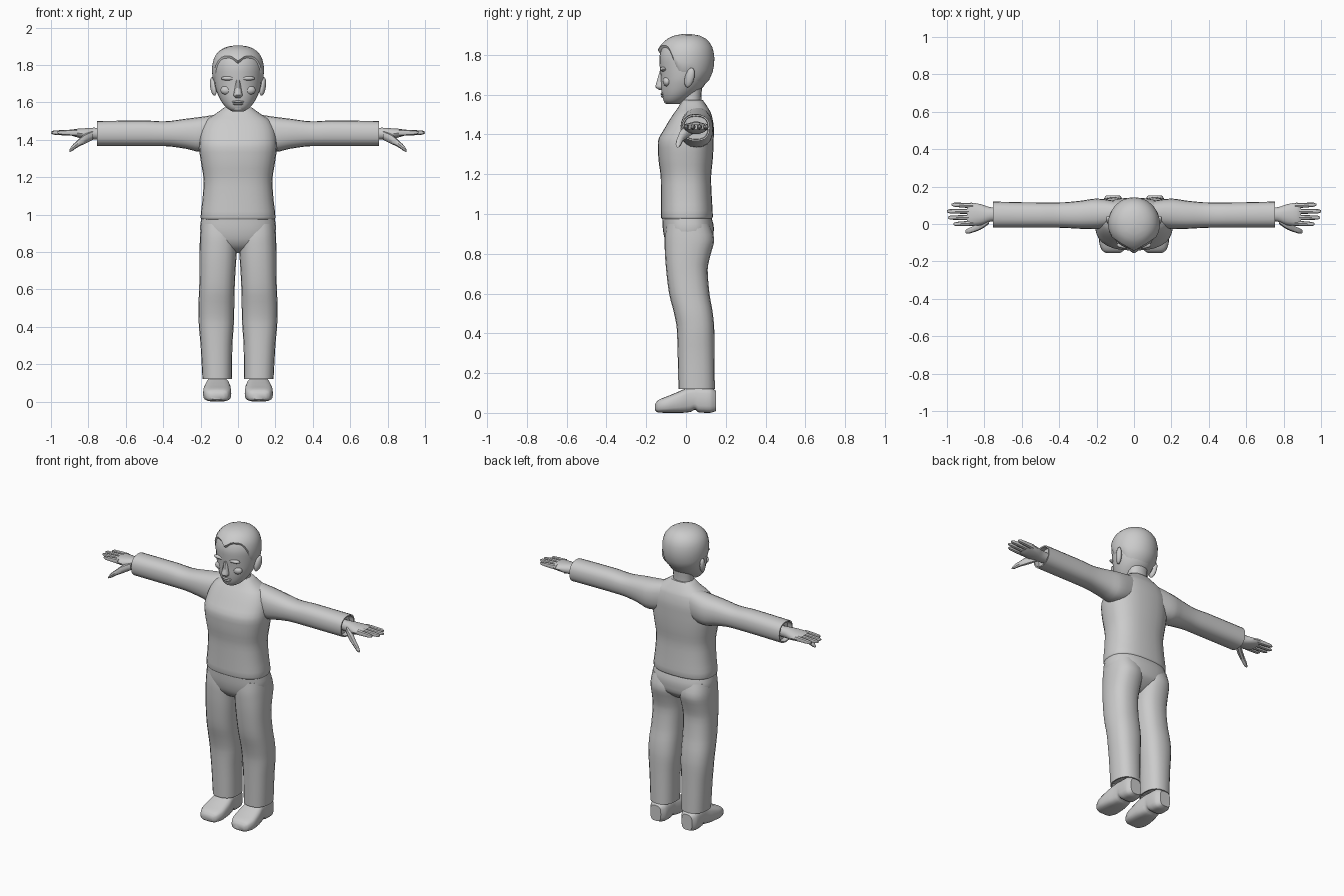
import bpy, bmesh, math
from mathutils import Vector

grey = bpy.data.materials.new("plain_grey")
grey.diffuse_color = (0.6, 0.6, 0.6, 1)


def finish(name, bm, mirror=False, angle=40):
    bmesh.ops.recalc_face_normals(bm, faces=bm.faces)
    me = bpy.data.meshes.new(name)
    bm.to_mesh(me)
    bm.free()
    for p in me.polygons:
        p.use_smooth = True
    me.set_sharp_from_angle(angle=math.radians(angle))
    me.materials.append(grey)
    ob = bpy.data.objects.new(name, me)
    bpy.context.collection.objects.link(ob)
    if mirror:
        ob.modifiers.new("mirror", 'MIRROR').use_mirror_merge = False
    return ob


def sample(rings, t):
    """Smooth, overshoot-free interpolation of the ring values at station t."""
    def slope(i):
        return [(b - a) / (rings[i + 1][0] - rings[i][0])
                for a, b in zip(rings[i], rings[i + 1])]

    def tangent(i):
        if i == 0:
            return slope(0)
        if i == len(rings) - 1:
            return slope(i - 1)
        return [2 * p * q / (p + q) if p * q > 0 else 0
                for p, q in zip(slope(i - 1), slope(i))]
    i = 0
    while i < len(rings) - 2 and t > rings[i + 1][0]:
        i += 1
    h = rings[i + 1][0] - rings[i][0]
    s = (t - rings[i][0]) / h
    return [a * (1 + 2 * s) * (1 - s) ** 2 + b * s * s * (3 - 2 * s)
            + h * (m * s * (1 - s) ** 2 + k * s * s * (s - 1))
            for a, b, m, k in zip(rings[i], rings[i + 1], tangent(i), tangent(i + 1))]


def outline(axis, ring, ang, n):
    """Point on a superellipse spanning a0..a1 and b0..b1 across the axis."""
    t, a0, a1, b0, b1 = ring
    c, s = math.cos(ang), math.sin(ang)
    a = (a0 + a1) / 2 + (a1 - a0) / 2 * math.copysign(abs(c) ** (2 / n), c)
    b = (b0 + b1) / 2 + (b1 - b0) / 2 * math.copysign(abs(s) ** (2 / n), s)
    return Vector({'x': (t, a, b), 'y': (a, t, b), 'z': (a, b, t)}[axis])


def loft(name, axis, rings, n=2.2, seg=20, steps=3, mirror=False, cuff=None):
    """Skin rings (t, a0, a1, b0, b1); cuff hollows the 'first' or 'last' end."""
    ts = [rings[0][0]]
    for r, q in zip(rings, rings[1:]):
        ts += [r[0] + (q[0] - r[0]) * k / steps for k in range(1, steps + 1)]
    bm = bmesh.new()
    loops = [[bm.verts.new(outline(axis, sample(rings, t), 2 * math.pi * i / seg, n))
              for i in range(seg)] for t in ts]
    for lo, hi in zip(loops, loops[1:]):
        for i in range(seg):
            j = (i + 1) % seg
            bm.faces.new((lo[i], lo[j], hi[j], hi[i]))
    caps = {'first': bm.faces.new(loops[0][::-1]), 'last': bm.faces.new(loops[-1])}
    bmesh.ops.recalc_face_normals(bm, faces=bm.faces)
    if cuff:
        bmesh.ops.inset_individual(bm, faces=[caps[cuff]], thickness=0.008)
        bmesh.ops.inset_individual(bm, faces=[caps[cuff]], thickness=0.002, depth=-0.03)
    return finish(name, bm, mirror)


def blob(name, centre, size, mirror=False):
    bm = bmesh.new()
    bmesh.ops.create_uvsphere(bm, u_segments=14, v_segments=8, radius=1)
    for v in bm.verts:
        v.co = Vector(centre) + Vector([a * b for a, b in zip(v.co, size)])
    return finish(name, bm, mirror)


def sym(rows):
    return [(z, -w, w, f, b) for z, w, f, b in rows]


# Jacket body and sleeves
loft("jacket_body", 'z', sym([
    (0.972, 0.194, -0.118, 0.126), (0.985, 0.20, -0.126, 0.135), (1.08, 0.19, -0.126, 0.13),
    (1.18, 0.184, -0.127, 0.126), (1.28, 0.198, -0.139, 0.135), (1.36, 0.208, -0.142, 0.139),
    (1.43, 0.203, -0.108, 0.14), (1.50, 0.175, -0.065, 0.128), (1.535, 0.125, -0.04, 0.11),
    (1.572, 0.074, -0.018, 0.085)]), n=2.5, seg=28)
loft("sleeve", 'x', [
    (0.08, 0.0, 0.12, 1.36, 1.54), (0.20, -0.028, 0.136, 1.335, 1.522),
    (0.28, -0.026, 0.125, 1.352, 1.512), (0.40, -0.02, 0.115, 1.366, 1.498),
    (0.50, -0.02, 0.115, 1.366, 1.503), (0.755, -0.02, 0.12, 1.366, 1.50)],
    n=2.4, mirror=True, cuff='last')

# Trousers: hips plus one mirrored leg
loft("trouser_hips", 'z', sym([
    (0.795, 0.03, -0.02, 0.05), (0.82, 0.12, -0.075, 0.09), (0.87, 0.19, -0.106, 0.135),
    (0.93, 0.203, -0.117, 0.14), (0.99, 0.194, -0.12, 0.126)]), n=2.5, seg=28)
loft("trouser_leg", 'z', [
    (0.12, 0.033, 0.19, -0.038, 0.145), (0.30, 0.03, 0.20, -0.042, 0.143),
    (0.42, 0.022, 0.21, -0.046, 0.142), (0.50, 0.02, 0.212, -0.06, 0.135),
    (0.60, 0.018, 0.208, -0.085, 0.118), (0.72, 0.012, 0.205, -0.10, 0.109),
    (0.80, 0.006, 0.205, -0.106, 0.125), (0.87, 0.0, 0.204, -0.108, 0.142),
    (0.95, 0.002, 0.198, -0.10, 0.12)], n=2.4, mirror=True, cuff='first')

# Shoes with a raised arch in front of the heel
loft("shoe", 'y', [
    (-0.155, 0.075, 0.15, 0.012, 0.045), (-0.14, 0.052, 0.172, 0.002, 0.064),
    (-0.09, 0.036, 0.187, 0.0, 0.085), (-0.03, 0.038, 0.182, 0.0, 0.11),
    (0.02, 0.046, 0.172, 0.004, 0.13), (0.045, 0.05, 0.17, 0.016, 0.132),
    (0.065, 0.05, 0.17, 0.002, 0.132), (0.12, 0.054, 0.168, 0.0, 0.13),
    (0.152, 0.075, 0.15, 0.01, 0.11)], n=3.2, mirror=True)

# Hands: palm, four fingers, thumb
loft("palm", 'x', [
    (0.71, 0.02, 0.085, 1.402, 1.462), (0.77, 0.012, 0.09, 1.40, 1.465),
    (0.82, -0.006, 0.106, 1.404, 1.462), (0.87, -0.01, 0.114, 1.415, 1.458),
    (0.892, -0.006, 0.11, 1.424, 1.45)], seg=14, mirror=True)
for name, y0, y1, tip in (("index_finger", 0.004, 0.0, 0.965), ("middle_finger", 0.035, 0.034, 0.995),
                          ("ring_finger", 0.067, 0.068, 1.0), ("little_finger", 0.098, 0.103, 0.975)):
    loft(name, 'x', [(0.86, y0 - 0.014, y0 + 0.014, 1.42, 1.455),
                     (tip - 0.015, y1 - 0.011, y1 + 0.011, 1.427, 1.449),
                     (tip, y1 - 0.005, y1 + 0.005, 1.433, 1.443)], seg=8, mirror=True)
loft("thumb", 'x', [
    (0.775, 0.0, 0.05, 1.40, 1.45), (0.82, -0.03, 0.015, 1.378, 1.43),
    (0.86, -0.045, -0.012, 1.358, 1.395), (0.89, -0.052, -0.025, 1.338, 1.366),
    (0.902, -0.048, -0.034, 1.334, 1.346)], seg=8, mirror=True)

# Neck and head
loft("neck", 'z', sym([(1.50, 0.068, -0.03, 0.085), (1.57, 0.062, -0.025, 0.077),
                       (1.68, 0.066, -0.02, 0.085)]), seg=16)
head = sym([
    (1.552, 0.032, -0.096, -0.035), (1.568, 0.058, -0.112, 0.0), (1.60, 0.086, -0.121, 0.045),
    (1.64, 0.107, -0.126, 0.088), (1.68, 0.121, -0.127, 0.112), (1.73, 0.129, -0.131, 0.131),
    (1.78, 0.132, -0.134, 0.136), (1.83, 0.123, -0.124, 0.128), (1.87, 0.095, -0.095, 0.102),
    (1.892, 0.052, -0.05, 0.062), (1.898, 0.01, -0.01, 0.02)])
loft("head", 'z', head, n=2.0, seg=28)

# Hair shell: swept-up fringe, sideburns and nape follow one hairline curve
hairline = [(0, 1.805), (18, 1.835), (42, 1.832), (56, 1.80), (72, 1.71), (90, 1.70),
            (105, 1.70), (125, 1.65), (180, 1.635)]
bm, seg, rows = bmesh.new(), 48, 10
loops = []
for k in range(rows + 1):
    loop = []
    for i in range(seg):
        turn = 360 * i / seg
        from_front = min(turn, 360 - turn)
        a, b = next((p, q) for p, q in zip(hairline, hairline[1:]) if from_front <= q[0])
        low = a[1] + (b[1] - a[1]) * (from_front - a[0]) / (b[0] - a[0])
        z = low + (1.8975 - low) * (1 - (1 - k / rows) ** 1.6)
        p = outline('z', sample(head, z), math.radians(turn - 90), 2.0)
        out = Vector((p.x, p.y, (z - 1.75) * 0.8)).normalized()
        fringe = 0.012 * max(0, 1 - from_front / 50) * max(0, 1 - (z - 1.80) / 0.07)
        p += out * (0.007 if k else -0.004) + Vector((0, -fringe if k else 0, 0))
        loop.append(bm.verts.new(p))
    loops.append(loop)
for lo, hi in zip(loops, loops[1:]):
    for i in range(seg):
        j = (i + 1) % seg
        bm.faces.new((lo[i], lo[j], hi[j], hi[i]))
bm.faces.new(loops[-1])
finish("hair", bm)

# Face details and ears
loft("nose", 'z', sym([(1.622, 0.012, -0.132, -0.10), (1.638, 0.024, -0.155, -0.10),
                       (1.66, 0.02, -0.15, -0.10), (1.72, 0.012, -0.132, -0.10)]), seg=10)
blob("brow", (0.05, -0.113, 1.728), (0.042, 0.018, 0.012), True)
blob("cheek", (0.06, -0.095, 1.665), (0.035, 0.022, 0.025), True)
blob("upper_lip", (0, -0.115, 1.603), (0.034, 0.014, 0.007))
blob("lower_lip", (0, -0.113, 1.591), (0.028, 0.014, 0.007))
blob("chin", (0, -0.092, 1.568), (0.03, 0.02, 0.016))
ear = blob("ear", (0.132, 0.018, 1.685), (0.017, 0.024, 0.05), True)
for v in ear.data.vertices:
    v.co.x += (v.co.z - 1.685) * 0.12 + (v.co.y - 0.018) * 0.2
    v.co.y += (v.co.z - 1.685) * 0.2
